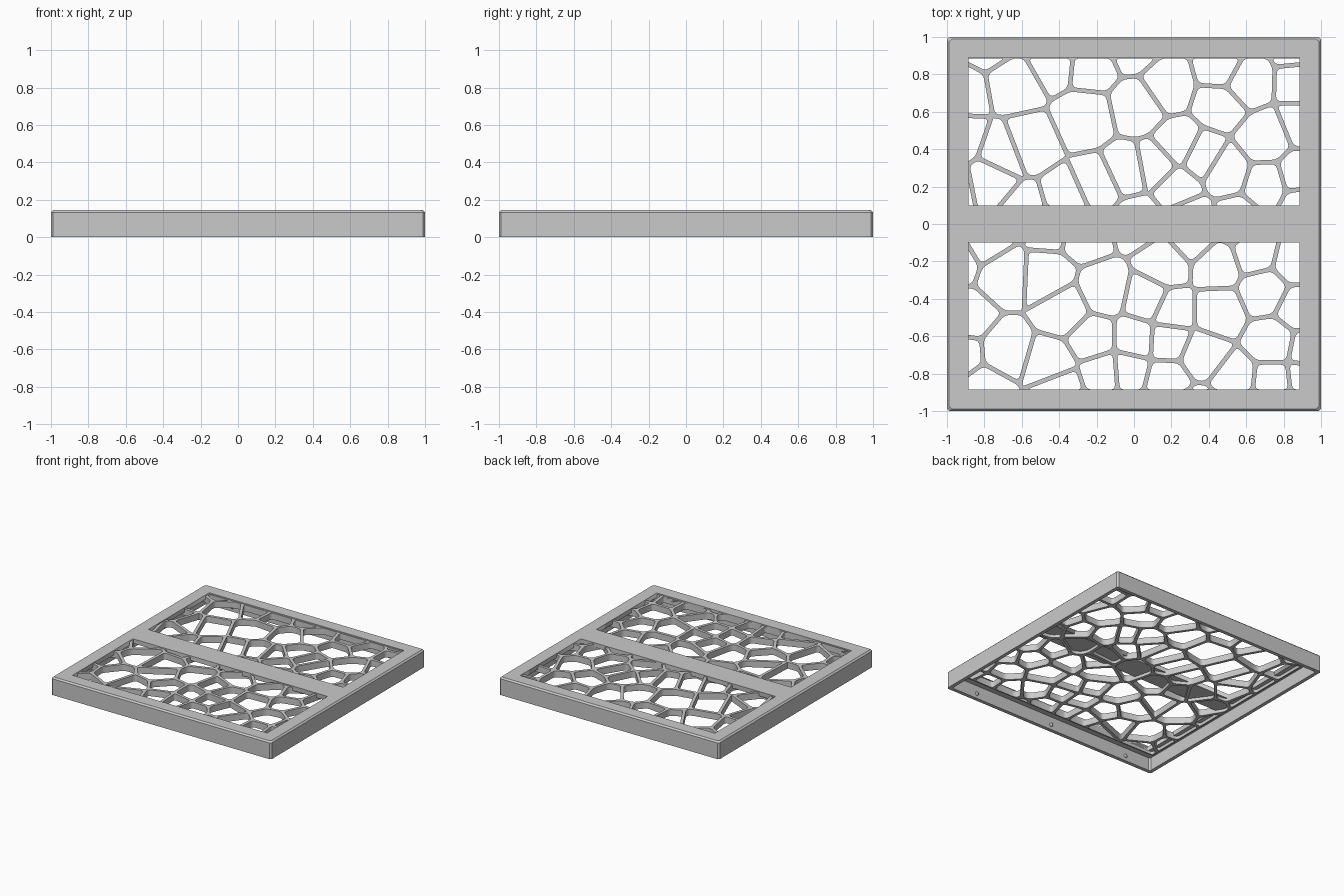
import bpy, bmesh
from mathutils import Vector

if "Cube" in bpy.data.objects:
    bpy.data.objects.remove(bpy.data.objects["Cube"])

PLATE_TOP, PLATE_LOW = 0.145, 0.108
WEB_TOP, WEB_LOW = 0.135, 0.083
INNER, CHAMFER, HALF_STRAND = 0.97, 0.012, 0.012

grey = bpy.data.materials.new("plain grey")
grey.use_nodes = True
grey.diffuse_color = (0.59, 0.59, 0.59, 1)
grey.node_tree.nodes["Principled BSDF"].inputs["Base Color"].default_value = (0.59, 0.59, 0.59, 1)


def add_mesh(name, bm):
    """Weld a bmesh, orient it and link it as an object."""
    bmesh.ops.remove_doubles(bm, verts=bm.verts, dist=1e-5)
    bmesh.ops.recalc_face_normals(bm, faces=bm.faces)
    mesh = bpy.data.meshes.new(name)
    bm.to_mesh(mesh)
    bm.free()
    mesh.materials.append(grey)
    obj = bpy.data.objects.new(name, mesh)
    bpy.context.collection.objects.link(obj)


def rectangle(x0, x1, y0, y1):
    return [Vector(p) for p in ((x0, y0), (x1, y0), (x1, y1), (x0, y1))]


def chamfered_square(half, cut=CHAMFER):
    a, b = half, half - cut
    return [Vector(p) for p in ((b, -a), (a, -b), (a, b), (b, a), (-b, a), (-a, b), (-a, -b), (-b, -a))]


def perforated_sheet(name, outline, holes, low, high):
    """Flat sheet with holes, made from a filled and extruded 2D curve."""
    curve = bpy.data.curves.new(name, "CURVE")
    curve.dimensions = "2D"
    curve.fill_mode = "BOTH"
    curve.extrude = (high - low) / 2
    for loop in [outline] + holes:
        spline = curve.splines.new("POLY")
        spline.points.add(len(loop) - 1)
        for point, p in zip(spline.points, loop):
            point.co = (p.x, p.y, 0, 1)
        spline.use_cyclic_u = True
    temp = bpy.data.objects.new(name + " curve", curve)
    bpy.context.collection.objects.link(temp)
    depsgraph = bpy.context.evaluated_depsgraph_get()
    mesh = bpy.data.meshes.new_from_object(temp.evaluated_get(depsgraph))
    bm = bmesh.new()
    bm.from_mesh(mesh)
    bmesh.ops.translate(bm, verts=bm.verts, vec=(0, 0, (low + high) / 2))
    bpy.data.objects.remove(temp)
    bpy.data.curves.remove(curve)
    bpy.data.meshes.remove(mesh)
    add_mesh(name, bm)


def clip(poly, point, normal):
    """Keep the part of a convex polygon behind a line."""
    out = []
    for a, b in zip(poly, poly[1:] + poly[:1]):
        da, db = (a - point).dot(normal), (b - point).dot(normal)
        if da <= 0:
            out.append(a)
        if da * db < 0:
            out.append(a.lerp(b, da / (da - db)))
    return out


def rounded(poly, radius=0.025):
    """Soften every corner with a short quadratic arc."""
    out = []
    for i, p in enumerate(poly):
        before, after = poly[i - 1] - p, poly[(i + 1) % len(poly)] - p
        a = p + before.normalized() * min(radius, before.length * 0.4)
        b = p + after.normalized() * min(radius, after.length * 0.4)
        for t in (0, 0.33, 0.67, 1):
            out.append(a.lerp(p, t).lerp(p.lerp(b, t), t))
    return out


def area(poly):
    return abs(sum(a.cross(b) for a, b in zip(poly, poly[1:] + poly[:1]))) / 2


# Cell centres of the web, in hundredths
back_cells = [
    (-92, 70), (-78, 97), (-64, 75), (-43, 87), (-23, 85), (-1, 95), (18, 74), (47, 82),
    (58, 76), (92, 75), (90, 96), (46, 65), (2, 63), (-26, 57), (-57, 43), (-70, 38),
    (-93, 46), (-77, 23), (-97, 19), (-58, 7), (-37, 13), (-19, 21), (-4, 28), (12, 31),
    (24, 42), (36, 36), (49, 28), (23, 20), (70, 45), (92, 54), (71, 21), (88, 26),
    (90, 11), (30, 3), (55, 2), (2, 2)]
front_cells = [
    (-95, -18), (-80, -9), (-69, -27), (-45, -1), (-47, -28), (-37, -46), (-27, -5),
    (-16, -36), (17, -21), (31, -8), (44, -22), (65, -15), (86, -20), (70, -36), (45, -47),
    (20, -47), (7, -41), (1, -61), (18, -62), (37, -70), (-22, -61), (-45, -75), (-69, -68),
    (-90, -50), (-93, -70), (-80, -88), (-40, -88), (-16, -80), (-3, -79), (17, -84),
    (35, -100), (54, -83), (74, -63), (74, -85), (94, -67), (88, -45), (92, -83)]
seeds = [Vector(c) / 100 for c in back_cells + front_cells]

# Organic web of strands: each hole is a shrunken, rounded cell
WEB_X, WEB_Y = 0.93, 0.895
holes = []
for seed in seeds:
    cell = rectangle(-WEB_X + 0.01, WEB_X - 0.01, -WEB_Y + 0.01, WEB_Y - 0.01)
    for other in seeds:
        if other is not seed and cell:
            normal = (other - seed).normalized()
            cell = clip(cell, (seed + other) / 2 - normal * HALF_STRAND, normal)
    if len(cell) > 2 and area(cell) > 0.0005:
        holes.append(rounded(cell))
perforated_sheet("web", rectangle(-WEB_X, WEB_X, -WEB_Y, WEB_Y), holes, WEB_LOW, WEB_TOP)

# Top plate with two windows and a middle bar
windows = [rectangle(-0.885, 0.885, 0.1, 0.89), rectangle(-0.885, 0.885, -0.885, -0.1)]
perforated_sheet("top_plate", chamfered_square(1 - CHAMFER), windows, PLATE_LOW, PLATE_TOP)

# Outer skirt: chamfered square rings lofted along the wall profile
bm = bmesh.new()
profile = [(INNER, PLATE_LOW), (INNER, 0), (1, 0), (1, PLATE_TOP - CHAMFER), (1 - CHAMFER, PLATE_TOP)]
rings = [[bm.verts.new((p.x, p.y, z)) for p in chamfered_square(half)] for half, z in profile]
for low, high in zip(rings, rings[1:]):
    for i in range(len(low)):
        j = (i + 1) % len(low)
        bm.faces.new((low[i], low[j], high[j], high[i]))
add_mesh("skirt", bm)

# Small snap bumps on the inside of the front and back walls
for side, label in ((-1, "front"), (1, "back")):
    bm = bmesh.new()
    for x in (-0.73, 0, 0.73):
        ball = bmesh.ops.create_uvsphere(bm, u_segments=12, v_segments=8, radius=0.015)
        bmesh.ops.translate(bm, verts=ball["verts"], vec=(x, side * INNER, 0.04))
    add_mesh(label + "_snap_bumps", bm)
